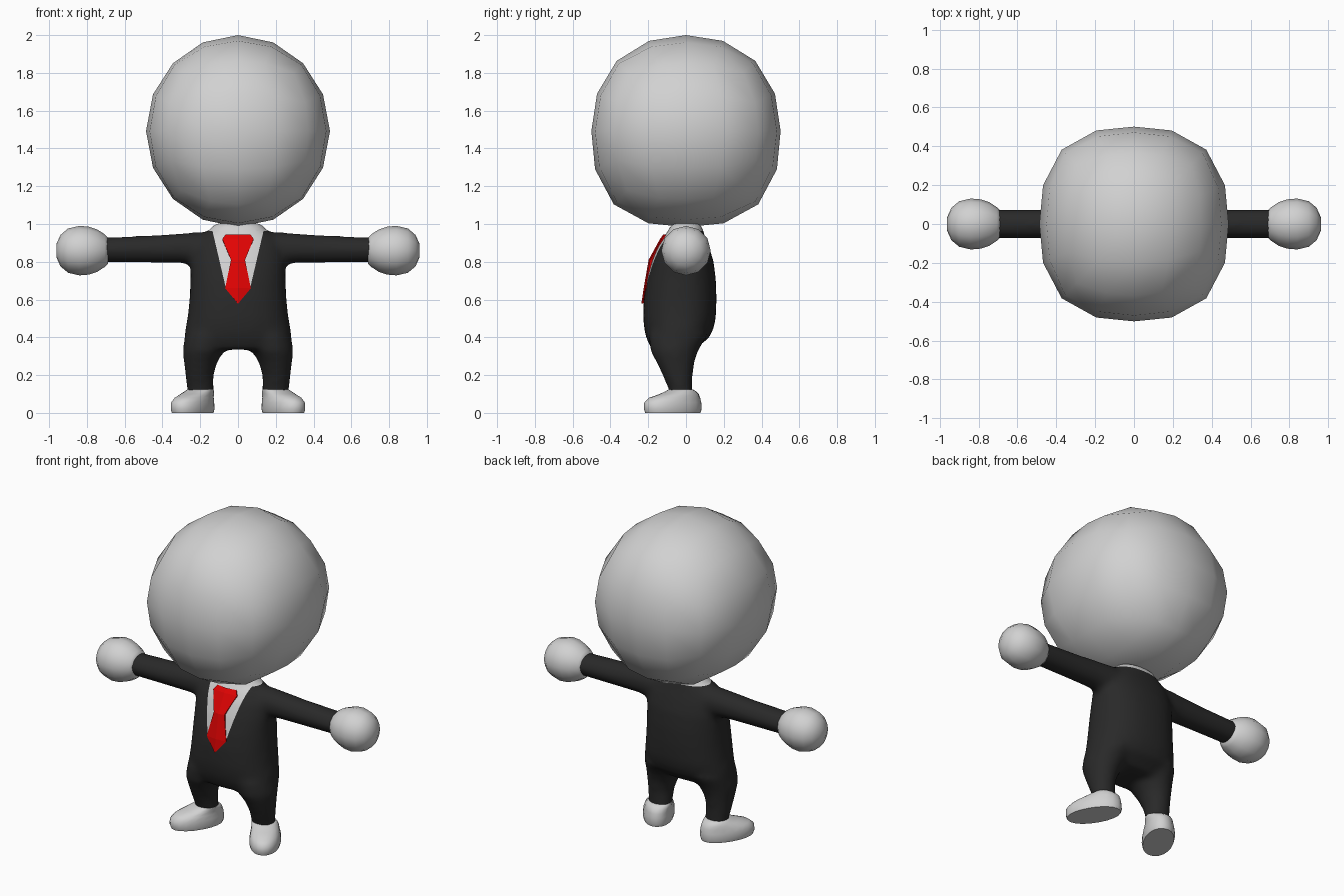
import bpy, bmesh, math
from mathutils import Vector

if "Cube" in bpy.data.objects:
    bpy.data.objects.remove(bpy.data.objects["Cube"])


def material(name, rgb):
    m = bpy.data.materials.new(name)
    m.diffuse_color = (*rgb, 1)
    m.use_nodes = True
    m.node_tree.nodes["Principled BSDF"].inputs["Base Color"].default_value = m.diffuse_color
    return m


GREY = material("light grey", (0.64, 0.64, 0.64))
BLACK = material("suit black", (0.022, 0.022, 0.022))
RED = material("tie red", (0.75, 0.001, 0.001))


def to_object(bm, name, *mats, smooth=True):
    mesh = bpy.data.meshes.new(name)
    bm.to_mesh(mesh)
    bm.free()
    obj = bpy.data.objects.new(name, mesh)
    bpy.context.collection.objects.link(obj)
    for m in mats:
        mesh.materials.append(m)
    for p in mesh.polygons:
        p.use_smooth = smooth
    return obj


def activate(obj):
    bpy.ops.object.select_all(action='DESELECT')
    obj.select_set(True)
    bpy.context.view_layer.objects.active = obj


def loft(bm, rings, n=16, power=1.0):
    """Closed tube through rings given as (centre, half axis u, half axis v)."""
    def bulge(t):
        return math.copysign(abs(t) ** power, t)
    loops = []
    for c, u, v in rings:
        c, u, v = Vector(c), Vector(u), Vector(v)
        loops.append([bm.verts.new(c + u * bulge(math.cos(2 * math.pi * i / n))
                                   + v * bulge(math.sin(2 * math.pi * i / n))) for i in range(n)])
    faces = [bm.faces.new(loops[0]), bm.faces.new(loops[-1])]
    for a, b in zip(loops, loops[1:]):
        for i in range(n):
            j = (i + 1) % n
            faces.append(bm.faces.new((a[i], a[j], b[j], b[i])))
    bmesh.ops.recalc_face_normals(bm, faces=faces)


def level_ring(z, cx, rx, front, back):
    return (cx, (front + back) / 2, z), (rx, 0, 0), (0, (back - front) / 2, 0)


# Head: evenly spread cube sphere, a little boxy seen from above and at the jaw
bm = bmesh.new()
bmesh.ops.create_cube(bm, size=2)
bmesh.ops.subdivide_edges(bm, edges=bm.edges[:], cuts=3, use_grid_fill=True)
for v in bm.verts:
    d = Vector([math.tan(c * math.pi / 4) for c in v.co]).normalized()
    x2, y2, z2 = (c * c for c in d)
    d *= 1 + 4 * y2 * (0.08 * x2 + (0.08 if d.z < 0 else 0.035) * z2)
    v.co = Vector((d.x * 0.487, d.y * 0.501, 1.492 + d.z * 0.508))
to_object(bm, "head", GREY)

# Suit: torso, legs and arms as overlapping tubes, fused into one skin
bm = bmesh.new()
torso = [(0.335, 0.25, -0.182, 0.045), (0.40, 0.285, -0.212, 0.125), (0.45, 0.278, -0.222, 0.147),
         (0.50, 0.268, -0.227, 0.158), (0.60, 0.257, -0.224, 0.162), (0.70, 0.252, -0.21, 0.159),
         (0.80, 0.252, -0.182, 0.147), (0.88, 0.24, -0.15, 0.122), (0.94, 0.20, -0.113, 0.098),
         (0.97, 0.145, -0.09, 0.09), (1.005, 0.125, -0.08, 0.08)]
loft(bm, [level_ring(z, 0, rx, f, b) for z, rx, f, b in torso], 32, 0.88)
leg = [(0.05, 0.198, 0.072, -0.08, 0.035), (0.12, 0.198, 0.072, -0.09, 0.033),
       (0.20, 0.204, 0.075, -0.125, 0.036), (0.27, 0.198, 0.089, -0.158, 0.046),
       (0.33, 0.182, 0.111, -0.19, 0.065), (0.42, 0.155, 0.125, -0.20, 0.12)]
arm = [(0.0, 0.868, 0.085, 0.085), (0.2, 0.868, 0.085, 0.09), (0.3, 0.872, 0.079, 0.079),
       (0.45, 0.867, 0.074, 0.073), (0.69, 0.863, 0.073, 0.067), (0.76, 0.863, 0.073, 0.067)]
for s in (-1, 1):
    loft(bm, [level_ring(z, s * x, rx, f, b) for z, x, rx, f, b in leg], 24)
    loft(bm, [((s * x, 0, z), (0, ry, 0), (0, 0, rz)) for x, z, ry, rz in arm], 24)
suit = to_object(bm, "suit", BLACK, GREY)
activate(suit)
skin = suit.modifiers.new("fuse", 'REMESH')
skin.mode = 'VOXEL'
skin.voxel_size = 0.018
relax = suit.modifiers.new("relax", 'SMOOTH')
relax.factor = 0.5
relax.iterations = 8
for m in ("fuse", "relax"):
    bpy.ops.object.modifier_apply(modifier=m)

# Trim cuffs, then cut the collar and the shirt opening into the skin
bm = bmesh.new()
bm.from_mesh(suit.data)


def cut(co, no, clear=False):
    bmesh.ops.bisect_plane(bm, geom=bm.verts[:] + bm.edges[:] + bm.faces[:], dist=1e-5,
                           plane_co=co, plane_no=no, clear_outer=clear)


COLLAR, OPENING, SLOPE = 0.964, 0.65, 0.235
cut((0, 0, 0.12), (0, 0, -1), True)
for s in (-1, 1):
    cut((s * 0.695, 0, 0), (s, 0, 0), True)
    cut((s * 0.064, 0, 0.66), (s, 0, -SLOPE))
cut((0, 0, COLLAR), (0, 0, 1))
cut((0, 0, OPENING), (0, 0, 1))
for f in bm.faces:
    c = f.calc_center_median()
    in_opening = c.y < -0.02 and c.z > OPENING and abs(c.x) < 0.064 + SLOPE * (c.z - 0.66)
    f.material_index = int(c.z > COLLAR or in_opening)
    f.smooth = True
bm.to_mesh(suit.data)
bm.free()

# Tie: creased strip, knot at the top and point at the bottom
bm = bmesh.new()
rows = []
for z, w, y in [(0.945, 0.066, -0.120), (0.92, 0.083, -0.138), (0.81, 0.037, -0.198),
                (0.66, 0.068, -0.224), (0.58, 0.002, -0.236)]:
    rows.append([bm.verts.new((k * w, y + 0.008 * abs(k), z)) for k in (-1, 0, 1)])
for a, b in zip(rows, rows[1:]):
    for i in range(2):
        bm.faces.new((a[i], b[i], b[i + 1], a[i + 1]))
tie = to_object(bm, "tie", RED, smooth=False)
thick = tie.modifiers.new("thickness", 'SOLIDIFY')
thick.thickness = 0.02
thick.offset = -1

# Hands and shoes
hand = [(0.688, 0.068), (0.705, 0.086), (0.745, 0.112), (0.79, 0.127), (0.84, 0.131),
        (0.90, 0.117), (0.94, 0.083), (0.962, 0.034)]
shoe = [(0.0, 0.24, -0.07, 0.160, 0.086), (0.02, 0.24, -0.07, 0.167, 0.091),
        (0.055, 0.24, -0.07, 0.165, 0.089), (0.08, 0.232, -0.060, 0.147, 0.083),
        (0.10, 0.216, -0.036, 0.110, 0.078), (0.115, 0.204, -0.028, 0.080, 0.075),
        (0.124, 0.199, -0.028, 0.062, 0.071)]
TOE_OUT = math.radians(30)
for s, side in ((-1, "right"), (1, "left")):
    bm = bmesh.new()
    loft(bm, [((s * x, 0, 0.859), (0, r, 0), (0, 0, r)) for x, r in hand], 12)
    to_object(bm, side + "_hand", GREY)

    bm = bmesh.new()
    along = Vector((s * math.sin(TOE_OUT), -math.cos(TOE_OUT), 0))
    across = Vector((math.cos(TOE_OUT), s * math.sin(TOE_OUT), 0))
    loft(bm, [((s * x, y, z), along * hl, across * hw) for z, x, y, hl, hw in shoe], 20, 0.95)
    activate(to_object(bm, side + "_shoe", GREY))
    bpy.ops.object.shade_smooth_by_angle(angle=math.radians(50))
